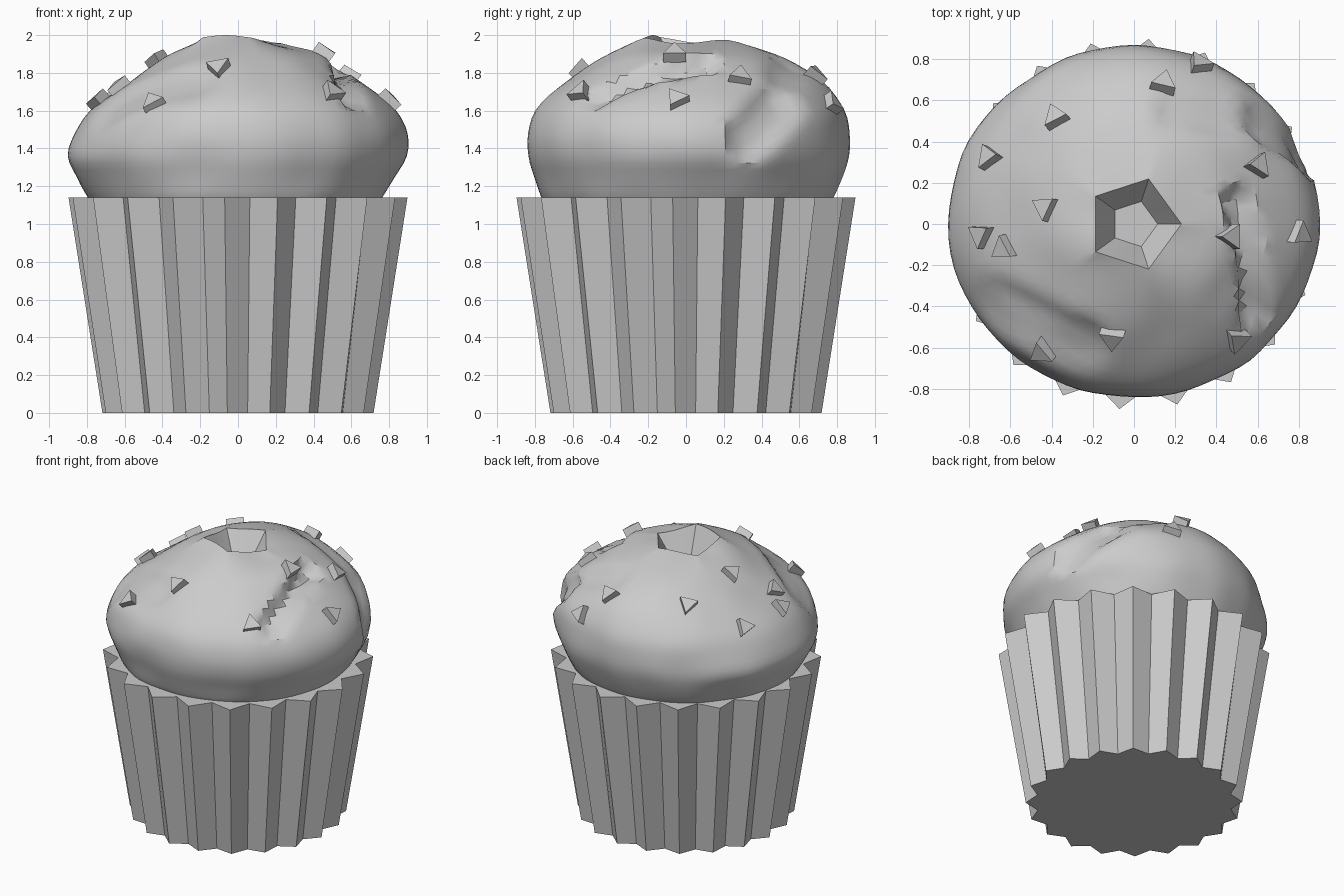
import bpy, bmesh, math
from math import sin, cos, pi, radians
from mathutils import Vector, Matrix, noise
from mathutils.bvhtree import BVHTree

cube = bpy.data.objects.get("Cube")
if cube:
    bpy.data.objects.remove(cube, do_unlink=True)

grey = bpy.data.materials.new("plain grey")
grey.use_nodes = True
colour = (0.6, 0.6, 0.6, 1)
grey.diffuse_color = colour
grey.node_tree.nodes["Principled BSDF"].inputs["Base Color"].default_value = colour


def add_object(name, bm):
    bmesh.ops.recalc_face_normals(bm, faces=bm.faces)
    mesh = bpy.data.meshes.new(name)
    bm.to_mesh(mesh)
    bm.free()
    mesh.materials.append(grey)
    obj = bpy.data.objects.new(name, mesh)
    bpy.context.collection.objects.link(obj)
    return obj


def loft(bm, rings):
    """Join closed rings of points with quads and cap both ends."""
    rows = [[bm.verts.new(p) for p in ring] for ring in rings]
    n = len(rows[0])
    for low, high in zip(rows, rows[1:]):
        for i in range(n):
            j = (i + 1) % n
            bm.faces.new((low[i], low[j], high[j], high[i]))
    bm.faces.new(rows[0][::-1])
    bm.faces.new(rows[-1])


# Pleated paper case
PLEATS = 20


def star(outer, inner, z):
    step = pi / PLEATS
    return [((outer, inner)[i % 2] * cos(i * step - radians(4.5)),
             (outer, inner)[i % 2] * sin(i * step - radians(4.5)), z)
            for i in range(2 * PLEATS)]


bm = bmesh.new()
loft(bm, [star(0.72, 0.65, 0), star(0.9, 0.8, 1.14)])
add_object("pleated_case", bm)

# Dome profile: height, then radius towards +x, +y, -x, -y
PROFILE = [
    (1.10, 0.74, 0.75, 0.76, 0.74),
    (1.14, 0.77, 0.78, 0.79, 0.77),
    (1.25, 0.83, 0.83, 0.85, 0.80),
    (1.36, 0.89, 0.86, 0.90, 0.83),
    (1.48, 0.89, 0.86, 0.86, 0.84),
    (1.60, 0.83, 0.84, 0.78, 0.80),
    (1.72, 0.70, 0.76, 0.62, 0.68),
    (1.82, 0.56, 0.63, 0.48, 0.54),
    (1.90, 0.43, 0.46, 0.35, 0.40),
]
SEGMENTS = 80
SUBROWS = 3

# Dents: start, end, half width, depth
DENTS = [
    (Vector((0.51, 0.10, 1.84)), Vector((0.58, -0.44, 1.66)), 0.07, 0.075),
    (Vector((-0.66, -0.40, 1.62)), Vector((-0.25, -0.56, 1.72)), 0.12, 0.035),
    (Vector((0.62, 0.48, 1.62)), Vector((0.80, 0.32, 1.45)), 0.10, 0.06),
    (Vector((0.20, 0.55, 1.84)), Vector((0.50, 0.52, 1.78)), 0.08, 0.03),
]


def dent(p):
    inward = (Vector((0, 0, 1.3)) - p).normalized()
    total = 0.012 * noise.noise(p * 4)
    for a, b, width, depth in DENTS:
        t = max(0, min(1, (p - a).dot(b - a) / (b - a).length_squared))
        d = (p - a.lerp(b, t)).length / width
        total += depth * max(0, min(1, 2.2 - 1.6 * d))
    return p + inward * total


def catmull(a, b, c, d, t):
    return b + 0.5 * t * (c - a + t * (2*a - 5*b + 4*c - d + t * (3*(b - c) + d - a)))


def pentagon(radius, angle):
    return radius * cos(pi / 5) / cos(angle % (2 * pi / 5) - pi / 5)


def rim_height(angle):
    c = cos(angle - radians(70))
    return 1.945 + 0.03 * c * c + 0.0125 * (1 - c)


angles = [2 * pi * i / SEGMENTS for i in range(SEGMENTS)]
columns = []
for a in angles:
    c, s = cos(a), sin(a)
    pts = [(row[1 if c > 0 else 3] * c * c + row[2 if s > 0 else 4] * s * s, row[0])
           for row in PROFILE]
    pts.append((pentagon(0.23, a), rim_height(a)))
    col = []
    for k in range(len(pts) - 1):
        quad = [pts[max(0, min(len(pts) - 1, k + o))] for o in (-1, 0, 1, 2)]
        for m in range(SUBROWS):
            r, z = (catmull(*[q[n] for q in quad], m / SUBROWS) for n in (0, 1))
            col.append(dent(Vector((r * c, r * s, z))))
    # Pentagonal hollow in the crown
    for radius, z in ((0.23, rim_height(a)), (0.115, 1.8)):
        r = pentagon(radius, a)
        col.append(Vector((r * c, r * s, z)))
    columns.append(col)

bm = bmesh.new()
loft(bm, list(zip(*columns)))
bmesh.ops.recalc_face_normals(bm, faces=bm.faces)
surface = BVHTree.FromBMesh(bm)
dome = add_object("muffin_top", bm)
bpy.ops.object.select_all(action="DESELECT")
dome.select_set(True)
bpy.context.view_layer.objects.active = dome
bpy.ops.object.shade_smooth_by_angle(angle=radians(32))

# Chips: x, y and the heading of the pointed end in degrees
CHIPS = [
    (0.14, 0.67, 100), (0.31, 0.76, 130), (-0.37, 0.51, 140), (-0.69, 0.32, 150),
    (-0.42, 0.08, 180), (-0.73, -0.05, 180), (-0.62, -0.12, 130), (-0.10, -0.54, 60),
    (-0.44, -0.61, 120), (0.49, -0.55, 50), (0.46, -0.06, 90), (0.79, -0.05, 0),
    (0.59, 0.28, 90),
]
bm = bmesh.new()
for x, y, heading in CHIPS:
    spot, normal, _, _ = surface.ray_cast(Vector((x, y, 3)), Vector((0, 0, -1)))
    if spot is None:
        continue
    up = (normal + Vector((x, y, 0.6)).normalized()).normalized()
    h = radians(heading)
    side = up.cross(Vector((cos(h), sin(h), 0))).normalized()
    frame = Matrix((side.cross(up), side, up)).transposed().to_4x4()
    frame.translation = spot + up * 0.015
    bmesh.ops.create_cone(bm, cap_ends=True, segments=3, radius1=0.07, radius2=0.07,
                          depth=0.06, matrix=frame)
add_object("chips", bm)
